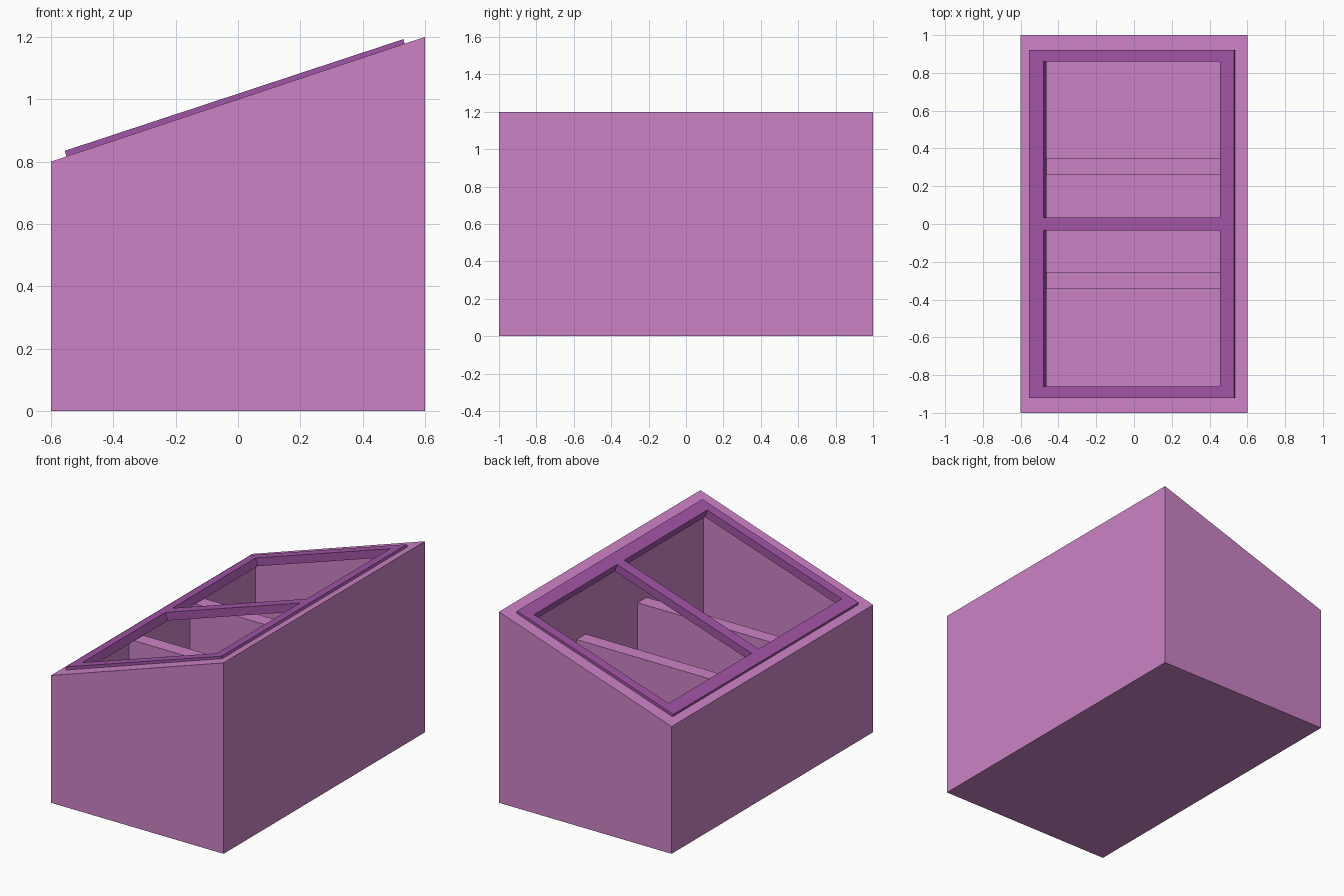
import bpy, bmesh, math

if "Cube" in bpy.data.objects:
    bpy.data.objects.remove(bpy.data.objects["Cube"])

WALL = 0.09      # wall, floor and divider thickness
INNER_X = 0.515
INNER_Y = 0.91
TILT = math.radians(18.25)


def material(name, rgb):
    m = bpy.data.materials.new(name)
    m.diffuse_color = (*rgb, 1)
    m.use_nodes = True
    m.node_tree.nodes["Principled BSDF"].inputs["Base Color"].default_value = m.diffuse_color
    return m


def add_object(name, bm, mat):
    bmesh.ops.recalc_face_normals(bm, faces=bm.faces)
    me = bpy.data.meshes.new(name)
    bm.to_mesh(me)
    bm.free()
    me.materials.append(mat)
    ob = bpy.data.objects.new(name, me)
    bpy.context.collection.objects.link(ob)
    return ob


def extrude_faces(bm, faces, vec):
    r = bmesh.ops.extrude_face_region(bm, geom=faces)
    vs = [g for g in r["geom"] if isinstance(g, bmesh.types.BMVert)]
    bmesh.ops.translate(bm, verts=vs, vec=vec)
    return vs


pink = material("pink_box", (0.60, 0.225, 0.56))
purple = material("purple_frame", (0.352, 0.089, 0.381))

# Sloped box: side profile extruded along y, hollowed from the top
bm = bmesh.new()
profile = [(-0.6, 0), (0.6, 0), (0.6, 1.2), (-0.6, 0.8)]
face = bm.faces.new([bm.verts.new((x, -1, z)) for x, z in profile])
extrude_faces(bm, [face], (0, 2, 0))
bmesh.ops.recalc_face_normals(bm, faces=bm.faces)
top = max(bm.faces, key=lambda f: f.calc_center_median().z)
bmesh.ops.inset_region(bm, faces=[top], thickness=WALL)
for v in top.verts:
    v.co.x = math.copysign(INNER_X, v.co.x)
    v.co.y = math.copysign(INNER_Y, v.co.y)
    v.co.z = 1 + v.co.x / 3
floor = bmesh.ops.extrude_discrete_faces(bm, faces=[top])["faces"][0]
for v in floor.verts:
    v.co.z = WALL
add_object("sloped_box", bm, pink)

# Two inner dividers splitting the box in thirds
for name, y in (("front_divider", -0.3), ("back_divider", 0.305)):
    bm = bmesh.new()
    bmesh.ops.create_cube(bm, size=1)
    bmesh.ops.scale(bm, verts=bm.verts, vec=(2 * INNER_X, WALL, 0.8 - WALL))
    bmesh.ops.translate(bm, verts=bm.verts, vec=(0, y, (0.8 + WALL) / 2))
    add_object(name, bm, pink)

# Tilted lid frame: a grid of bars with two open panes
THICK = 0.05
xs = (-0.572, -0.492, 0.492, 0.572)
ys = (-0.92, -0.86, -0.035, 0.035, 0.86, 0.92)
bm = bmesh.new()
grid = [[bm.verts.new((x, y, -THICK / 2)) for y in ys] for x in xs]
for i in range(len(xs) - 1):
    for j in range(len(ys) - 1):
        if i == 1 and j in (1, 3):
            continue      # open pane
        bm.faces.new((grid[i][j], grid[i + 1][j],
                      grid[i + 1][j + 1], grid[i][j + 1]))
extrude_faces(bm, bm.faces[:], (0, 0, THICK))
lid = add_object("lid_frame", bm, purple)
lid.location = (-0.005, 0, 0.99)
lid.rotation_euler = (0, -TILT, 0)
